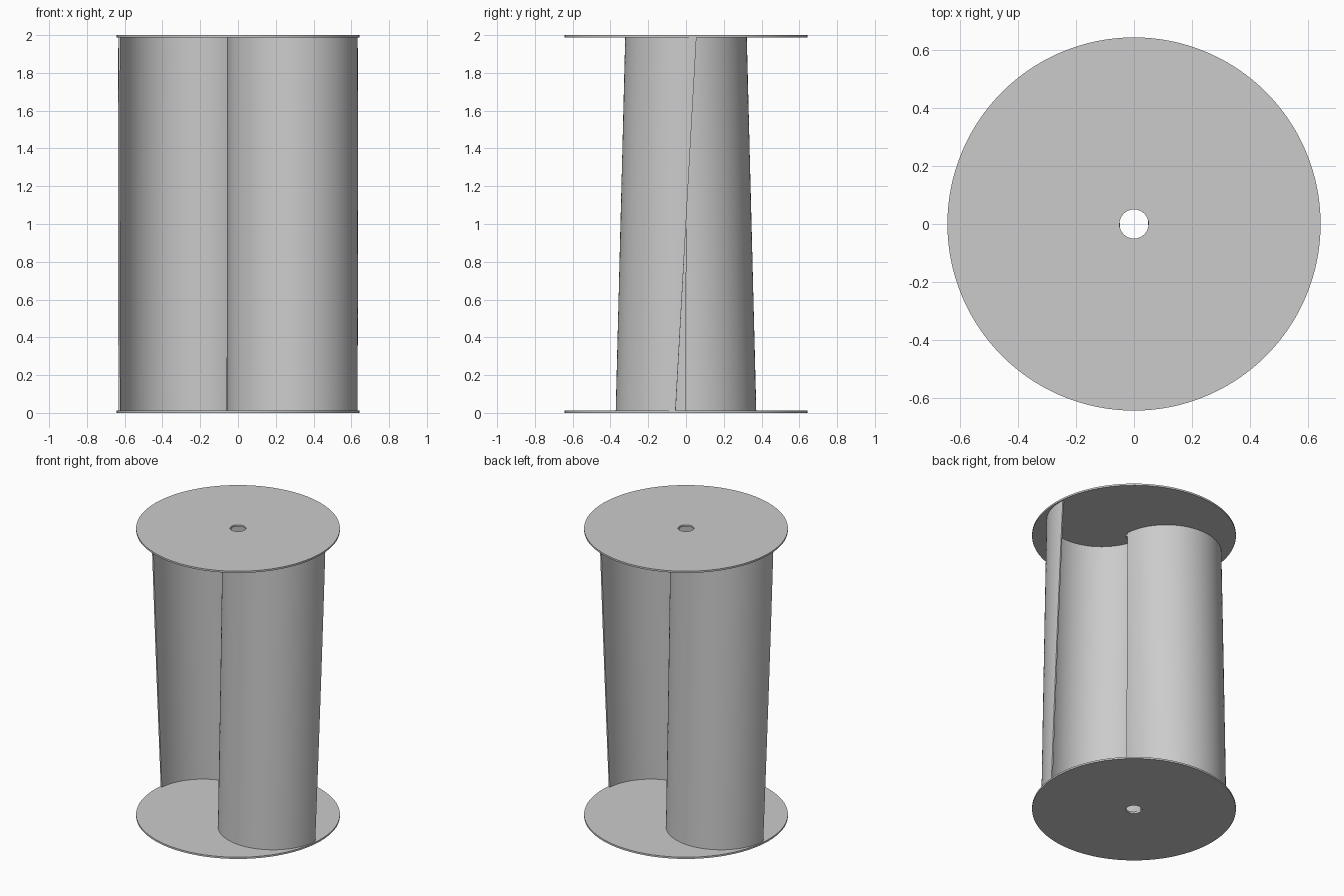
import bpy, bmesh, math

if "Cube" in bpy.data.objects:
    bpy.data.objects.remove(bpy.data.objects["Cube"])

PLATE_R, HOLE_R, PLATE_T = 0.642, 0.05, 0.012
HEIGHT = 2.0
BLADE_R, BLADE_T, BLADE_CX = 0.347, 0.01, 0.288
TWIST = math.radians(10)


def make_object(name, bm):
    bmesh.ops.recalc_face_normals(bm, faces=bm.faces)
    mesh = bpy.data.meshes.new(name)
    bm.to_mesh(mesh)
    bm.free()
    obj = bpy.data.objects.new(name, mesh)
    bpy.context.collection.objects.link(obj)
    bpy.ops.object.select_all(action='DESELECT')
    obj.select_set(True)
    bpy.context.view_layer.objects.active = obj
    bpy.ops.object.shade_smooth_by_angle(angle=math.radians(30))
    return obj


# End plate: a rectangular section spun into a disc with a shaft hole
def end_plate(name, z, steps=128):
    bm = bmesh.new()
    section = [(HOLE_R, z), (PLATE_R, z), (PLATE_R, z + PLATE_T), (HOLE_R, z + PLATE_T)]
    rings = []
    for i in range(steps):
        a = 2 * math.pi * i / steps
        rings.append([bm.verts.new((r * math.cos(a), r * math.sin(a), h)) for r, h in section])
    for i in range(steps):
        a, b = rings[i], rings[(i + 1) % steps]
        for k in range(4):
            n = (k + 1) % 4
            bm.faces.new((a[k], b[k], b[n], a[n]))
    return make_object(name, bm)


# Blade: a thin half-ring section lofted upward with a slight twist
def blade(name, turn, arc=48, levels=20):
    outer = [math.pi + math.pi * i / arc for i in range(arc + 1)]
    section = [(BLADE_CX + BLADE_R * math.cos(a), BLADE_R * math.sin(a)) for a in outer]
    inner_r = BLADE_R - BLADE_T
    section += [(BLADE_CX + inner_r * math.cos(a), inner_r * math.sin(a)) for a in reversed(outer)]
    bm = bmesh.new()
    rows = []
    for j in range(levels + 1):
        t = j / levels
        z = PLATE_T + t * (HEIGHT - 2 * PLATE_T)
        a = turn + TWIST * (t - 0.5)
        c, s = math.cos(a), math.sin(a)
        rows.append([bm.verts.new((x * c - y * s, x * s + y * c, z)) for x, y in section])
    n = len(section)
    for lo, hi in zip(rows, rows[1:]):
        for k in range(n):
            m = (k + 1) % n
            bm.faces.new((lo[k], lo[m], hi[m], hi[k]))
    # End caps as quad strips across the thickness
    for row in (rows[0], rows[-1]):
        for k in range(arc):
            bm.faces.new((row[k], row[k + 1], row[n - 2 - k], row[n - 1 - k]))
    return make_object(name, bm)


end_plate("bottom_plate", 0)
end_plate("top_plate", HEIGHT - PLATE_T)
blade("front_blade", 0)
blade("back_blade", math.pi)
